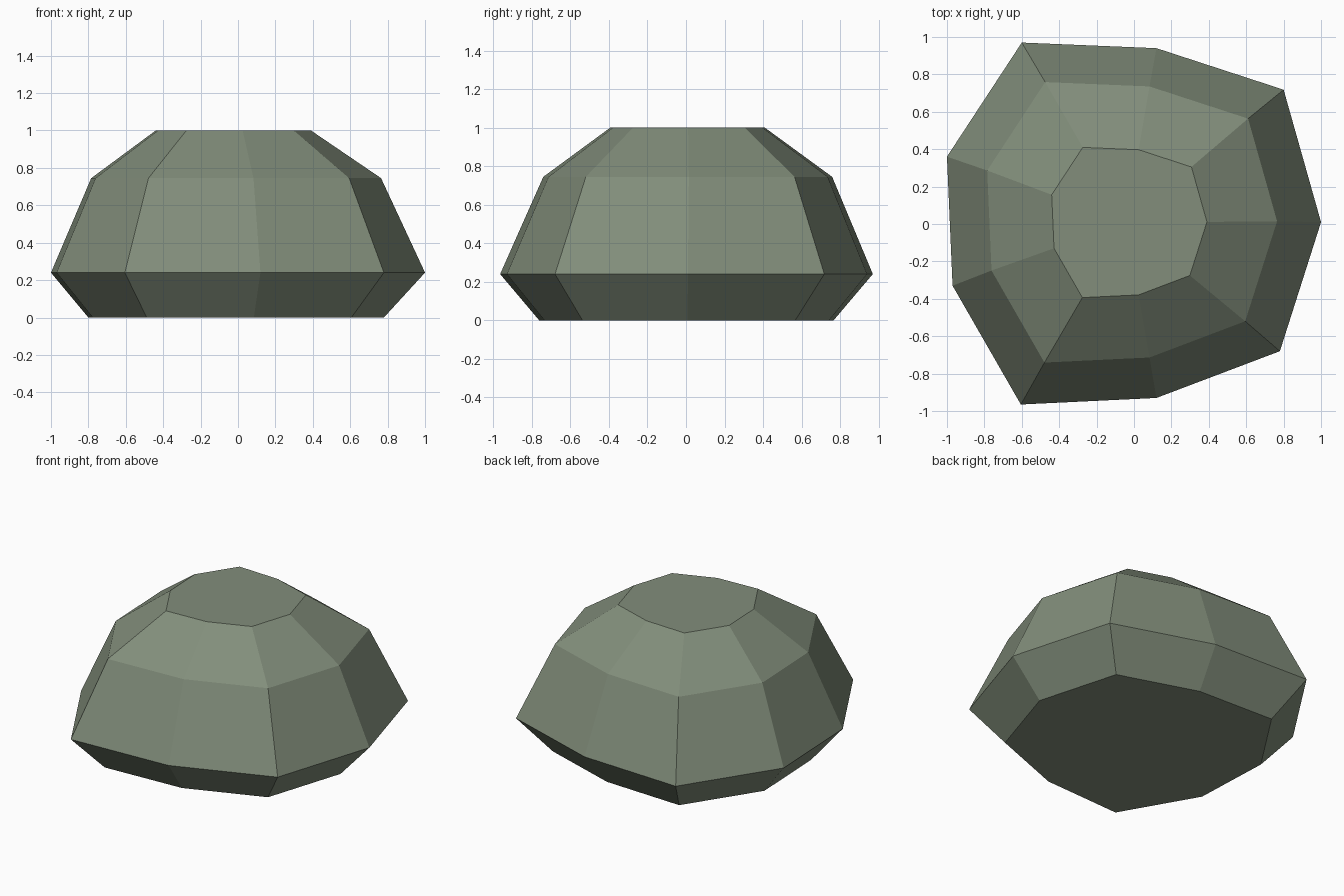
import bpy, bmesh

if "Cube" in bpy.data.objects:
    bpy.data.objects.remove(bpy.data.objects["Cube"])

# Stone colour
mat = bpy.data.materials.new("grey green stone")
mat.diffuse_color = (0.223, 0.270, 0.198, 1)
mat.use_nodes = True
mat.node_tree.nodes["Principled BSDF"].inputs["Base Color"].default_value = mat.diffuse_color

# Widest outline of the boulder, an irregular nine-sided ring
outline = [(1.0, 0.01), (0.80, 0.718), (0.12, 0.94), (-0.60, 0.97), (-1.0, 0.36),
           (-0.97, -0.33), (-0.605, -0.965), (0.12, -0.93), (0.78, -0.68)]

# Each level: height, scale of the outline, x shift, y shift
levels = [(0.0, 0.79, -0.01, 0.0),
          (0.24, 1.0, 0.0, 0.0),
          (0.745, 0.775, -0.01, 0.007),
          (1.0, 0.415, -0.025, 0.007)]

bm = bmesh.new()
rings = [[bm.verts.new((x * s + dx, y * s + dy, z)) for x, y in outline]
         for z, s, dx, dy in levels]

# Side facets between neighbouring levels
n = len(outline)
for low, high in zip(rings, rings[1:]):
    for i in range(n):
        j = (i + 1) % n
        bm.faces.new((low[i], low[j], high[j], high[i]))

# Flat bottom and top
bm.faces.new(rings[0][::-1])
bm.faces.new(rings[-1])
bmesh.ops.recalc_face_normals(bm, faces=bm.faces)

mesh = bpy.data.meshes.new("boulder")
bm.to_mesh(mesh)
bm.free()
mesh.materials.append(mat)
bpy.context.collection.objects.link(bpy.data.objects.new("boulder", mesh))
